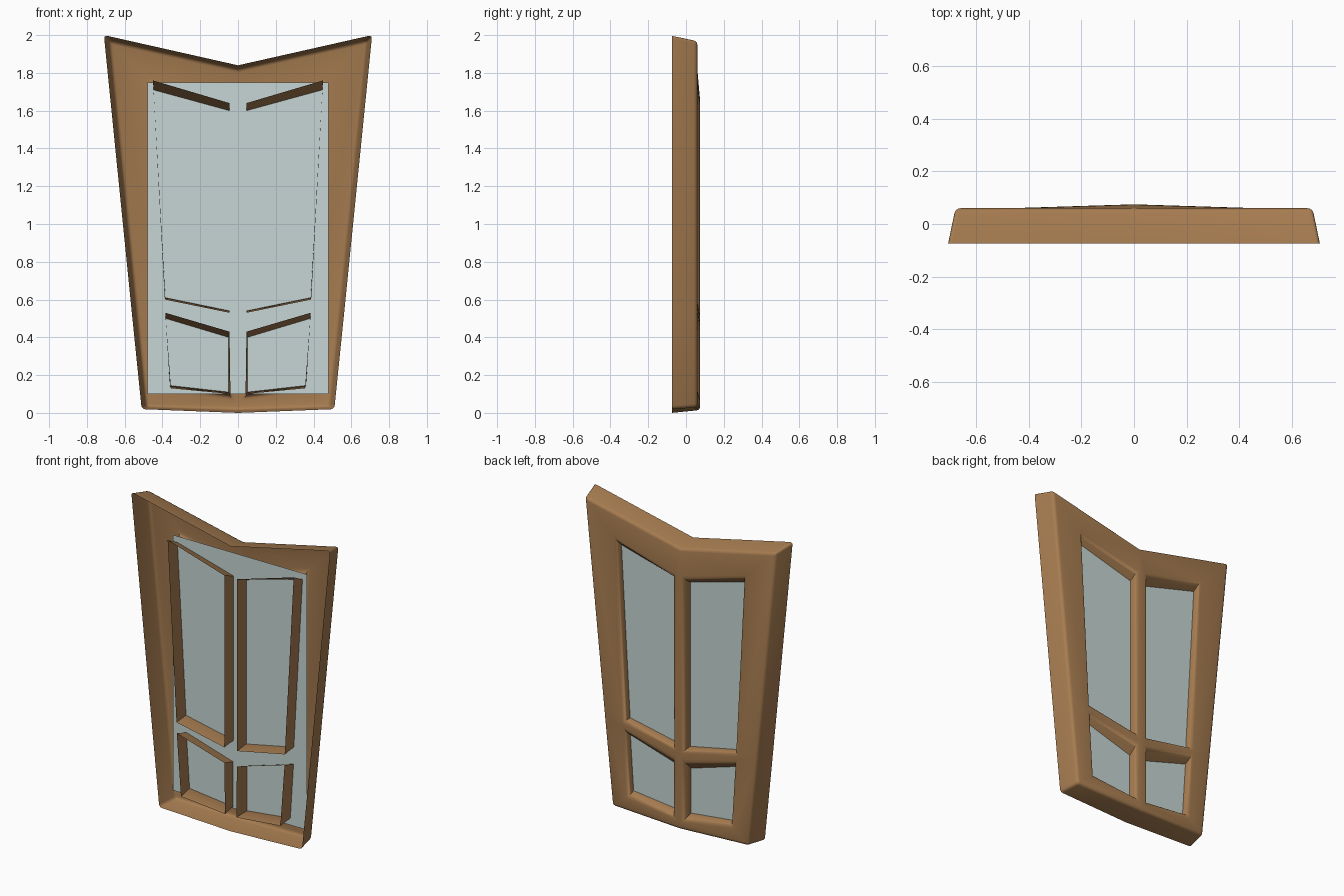
import bpy, bmesh, math

old = bpy.data.objects.get("Cube")
if old:
    bpy.data.objects.remove(old, do_unlink=True)

FRONT, PANE, BACK, RIDGE = -0.075, 0.02, 0.06, 0.015


def material(name, rgb):
    mat = bpy.data.materials.new(name)
    mat.use_nodes = True
    mat.diffuse_color = (*rgb, 1)
    mat.node_tree.nodes["Principled BSDF"].inputs["Base Color"].default_value = (*rgb, 1)
    return mat


def add_object(name, bm, mat):
    mesh = bpy.data.meshes.new(name)
    bm.to_mesh(mesh)
    bm.free()
    obj = bpy.data.objects.new(name, mesh)
    bpy.context.collection.objects.link(obj)
    mesh.materials.append(mat)
    return obj


wood = material("warm brown wood", (0.38, 0.20, 0.08))
glass_mat = material("pale grey glass", (0.57, 0.67, 0.66))

# Half outlines (x, z): top centre, top corner, two side points, bottom corner, bottom centre
rim_front = [(0, 1.84), (0.71, 2.0), (0.57, 0.61), (0.562, 0.53), (0.51, 0.02), (0, 0)]
rim_back = [(0, 1.82), (0.682, 1.972), (0.545, 0.61), (0.537, 0.53), (0.485, 0.03), (0, 0.015)]

# Openings (x, z): inner top, outer top, outer bottom, inner bottom at each depth
large = [
    [(0.045, 1.64), (0.45, 1.76), (0.387, 0.60), (0.045, 0.53)],
    [(0.045, 1.60), (0.447, 1.71), (0.385, 0.61), (0.045, 0.54)],
    [(0.04, 1.64), (0.455, 1.75), (0.395, 0.60), (0.04, 0.53)],
]
small = [
    [(0.045, 0.43), (0.385, 0.53), (0.355, 0.13), (0.04, 0.10)],
    [(0.05, 0.40), (0.383, 0.50), (0.36, 0.145), (0.05, 0.11)],
    [(0.04, 0.455), (0.392, 0.54), (0.365, 0.125), (0.04, 0.085)],
]


def build_frame():
    bm = bmesh.new()
    rounded = []

    def back_y(x):
        return BACK + RIDGE * max(0, 1 - abs(x) / 0.43)

    for side in (1, -1):
        def row(points, y=None):
            return [bm.verts.new((side * x, back_y(x) if y is None else y, z)) for x, z in points]

        # Outer wall
        f = row(rim_front, FRONT)
        b = row(rim_back)
        b[0].co.y = BACK
        for i in range(5):
            bm.faces.new((f[i], f[i + 1], b[i + 1], b[i]))
            rounded.append((b[i], b[i + 1]))
        rounded += [(f[1], b[1]), (f[4], b[4])]

        # Walls of the two openings
        backs = []
        for opening in (large, small):
            loops = [row(opening[0], FRONT), row(opening[1], PANE), row(opening[2])]
            for p, q in zip(loops, loops[1:]):
                for i in range(4):
                    j = (i + 1) % 4
                    bm.faces.new((p[i], p[j], q[j], q[i]))
            rounded += [(loops[2][i], loops[2][(i + 1) % 4]) for i in range(4)]
            backs.append(loops[2])
        l, s = backs

        # Back face with its raised centre line
        m = row([(0, 1.65), (0, 0.52), (0, 0.447), (0, 0.08)])
        for face in ((b[0], b[1], l[1], l[0]), (b[0], l[0], m[0]),
                     (b[1], b[2], l[2], l[1]), (b[2], b[3], s[1], l[2]),
                     (l[2], s[1], s[0], l[3]), (l[3], s[0], m[2], m[1]),
                     (m[0], l[0], l[3], m[1]), (b[3], b[4], s[2], s[1]),
                     (s[0], s[3], m[3], m[2]), (b[4], b[5], s[3], s[2]),
                     (b[5], m[3], s[3])):
            bm.faces.new(face)

    edges = [bm.edges.get(pair) for pair in rounded]
    keep = [tuple(v.co.copy() for v in e.verts) for e in edges]
    bmesh.ops.remove_doubles(bm, verts=bm.verts[:], dist=0.0005)

    # Find the edges to round again after the halves are joined
    def same(e, pair):
        a, c = (v.co for v in e.verts)
        return any((a - p).length + (c - q).length < 0.002 for p, q in (pair, pair[::-1]))

    edges = [e for e in bm.edges if any(same(e, pair) for pair in keep)]
    bmesh.ops.recalc_face_normals(bm, faces=bm.faces[:])
    if sum(p.normal.y * p.calc_area() for p in bm.faces) < 0:
        bmesh.ops.reverse_faces(bm, faces=bm.faces[:])
    bmesh.ops.bevel(bm, geom=edges, offset=0.018, segments=3, profile=0.5,
                    affect='EDGES', clamp_overlap=True)
    return add_object("window_frame", bm, wood)


frame = build_frame()
bpy.ops.object.select_all(action='DESELECT')
frame.select_set(True)
bpy.context.view_layer.objects.active = frame
bpy.ops.object.shade_smooth_by_angle(angle=math.radians(50))

# Glass sheet behind all four openings
bm = bmesh.new()
corners = [(-0.48, 0.10), (0.48, 0.10), (0.48, 1.75), (-0.48, 1.75)]
bm.faces.new([bm.verts.new((x, PANE, z)) for x, z in corners])
add_object("glass_pane", bm, glass_mat)
